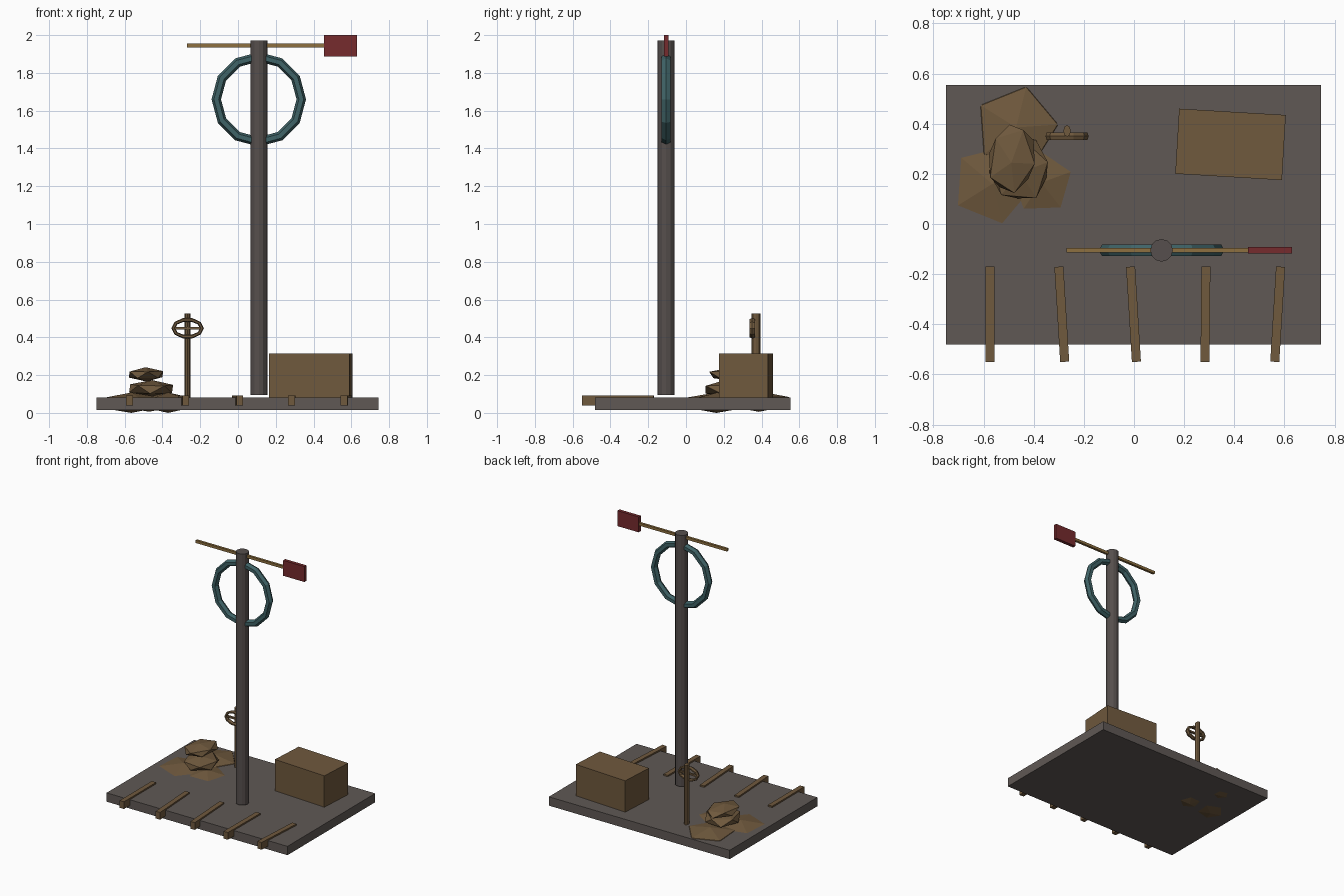
import bpy, bmesh, math
from mathutils import Matrix, Vector

if "Cube" in bpy.data.objects:
    bpy.data.objects.remove(bpy.data.objects["Cube"])


def mat(name, r, g, b):
    m = bpy.data.materials.new(name)
    m.diffuse_color = (r, g, b, 1)
    m.use_nodes = True
    m.node_tree.nodes["Principled BSDF"].inputs["Base Color"].default_value = m.diffuse_color
    return m


STONE = mat("grey stone", .115, .098, .09)
IRON = mat("dark post grey", .092, .078, .074)
WOOD = mat("brown wood", .16, .10, .047)
BRASS = mat("ochre rod", .27, .16, .05)
RED = mat("dull red", .18, .024, .027)
TEAL = mat("dark teal", .05, .125, .135)


def finish(name, bm, material):
    bmesh.ops.recalc_face_normals(bm, faces=bm.faces)
    me = bpy.data.meshes.new(name)
    bm.to_mesh(me)
    bm.free()
    me.materials.append(material)
    ob = bpy.data.objects.new(name, me)
    bpy.context.collection.objects.link(ob)
    return ob


def place(loc, scale, deg=0):
    return (Matrix.Translation(loc) @ Matrix.Rotation(math.radians(deg), 4, 'Z')
            @ Matrix.Diagonal((*scale, 1)))


def box(name, loc, size, material, deg=0):
    bm = bmesh.new()
    bmesh.ops.create_cube(bm, size=1, matrix=place(loc, size, deg))
    return finish(name, bm, material)


def post(name, loc, size, sides, material):
    bm = bmesh.new()
    bmesh.ops.create_cone(bm, cap_ends=True, segments=sides, radius1=.5, radius2=.5,
                          depth=1, matrix=place(loc, size))
    return finish(name, bm, material)


def rock(name, loc, radii, deg, tilt=0):
    bm = bmesh.new()
    turn = Matrix.Rotation(math.radians(tilt), 4, 'X')
    bmesh.ops.create_icosphere(bm, subdivisions=1, radius=1,
                               matrix=place(loc, radii, deg) @ turn)
    return finish(name, bm, WOOD)


def hoop(name, loc, rx, rz, thick_r, thick_y, segs, minor, material):
    # upright ring in the xz plane; rx, rz are the centre line radii
    bm = bmesh.new()
    loops = []
    for i in range(segs):
        a = 2 * math.pi * i / segs
        loop = []
        for j in range(minor):
            b = 2 * math.pi * j / minor
            r = thick_r * math.cos(b)
            loop.append(bm.verts.new(Vector(loc) + Vector((
                (rx + r) * math.cos(a), thick_y * math.sin(b), (rz + r) * math.sin(a)))))
        loops.append(loop)
    for i in range(segs):
        p, q = loops[i], loops[(i + 1) % segs]
        for j in range(minor):
            k = (j + 1) % minor
            bm.faces.new((p[j], p[k], q[k], q[j]))
    return finish(name, bm, material)


# platform
box("platform", (-.002, .037, .048), (1.494, 1.035, .066), STONE)

# front slats, slightly crooked
for i, (x, deg) in enumerate([(-.575, 0), (-.288, 3.5), (-.002, 3.5), (.285, -.5), (.573, -3.5)]):
    box(f"front_slat_{i + 1}", (x, -.36, .065), (.036, .38, .054), WOOD, deg)

# main post, ring and wind vane
post("main_post", (.11, -.105, 1.033), (.09, .09, 1.875), 12, IRON)
hoop("post_ring", (.11, -.105, 1.66), .225, .225, .025, .027, 12, 6, TEAL)
box("vane_rod", (.1, -.105, 1.945), (.74, .018, .02), BRASS)
box("vane_flag", (.543, -.105, 1.943), (.175, .025, .115), RED)

# crate
box("crate", (.385, .3175, .197), (.426, .26, .236), WOOD, -3.4)

# rock pile: three flat slabs sunk in the platform, two stones stacked on top
rock("slab_left", (-.565, .16, .054), (.2, .2, .054), -4)
rock("slab_right", (-.37, .165, .054), (.155, .155, .054), 20)
rock("slab_back", (-.47, .385, .06), (.185, .185, .054), 4)
rock("middle_stone", (-.46, .225, .128), (.132, .15, .046), 15, 8)
rock("top_stone", (-.487, .26, .204), (.104, .15, .038), -8, 6)

# small marker with a wheel
post("marker_pole", (-.267, .371, .3), (.03, .046, .45), 8, WOOD)
hoop("marker_wheel", (-.267, .35, .448), .076, .046, .01, .017, 10, 6, WOOD)
box("marker_crossbar", (-.267, .35, .448), (.15, .015, .012), WOOD)
